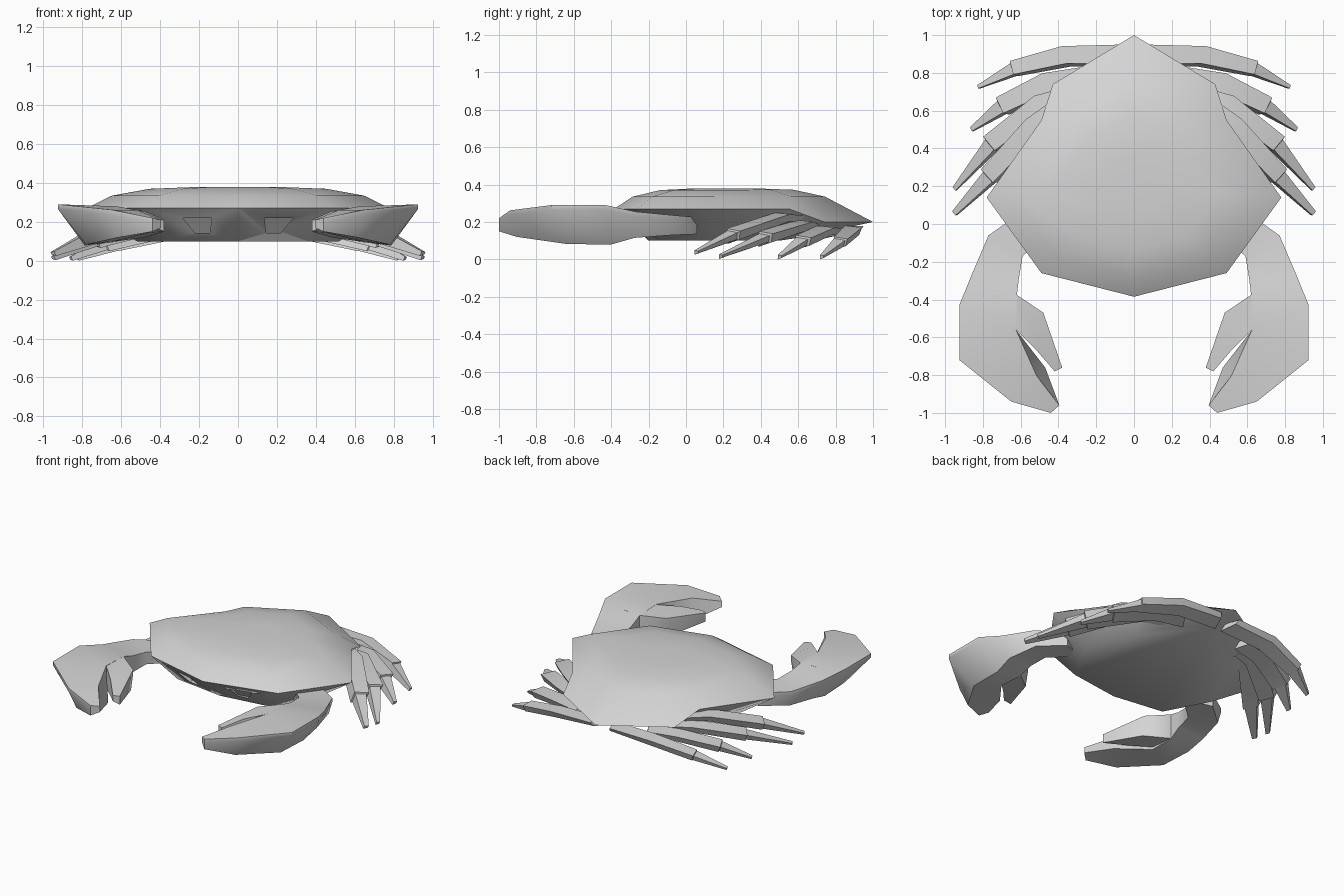
import bpy, bmesh
from mathutils import Vector

if "Cube" in bpy.data.objects:
    bpy.data.objects.remove(bpy.data.objects["Cube"])

grey = bpy.data.materials.new("light_grey")
grey.diffuse_color = (0.66, 0.66, 0.66, 1)
grey.use_nodes = True
grey.node_tree.nodes["Principled BSDF"].inputs["Base Color"].default_value = grey.diffuse_color


def smooth(ob, angle):
    bpy.ops.object.select_all(action='DESELECT')
    ob.select_set(True)
    bpy.context.view_layer.objects.active = ob
    bpy.ops.object.shade_smooth_by_angle(angle=angle)


def loft(name, rings, angle=0.5):
    """Skin a list of equal-length closed rings and cap both ends."""
    bm = bmesh.new()
    vs = [[bm.verts.new(p) for p in r] for r in rings]
    n = len(rings[0])
    for a, b in zip(vs, vs[1:]):
        for i in range(n):
            j = (i + 1) % n
            bm.faces.new((a[i], a[j], b[j], b[i]))
    bm.faces.new(vs[0])
    bm.faces.new(vs[-1])
    bmesh.ops.recalc_face_normals(bm, faces=bm.faces)
    me = bpy.data.meshes.new(name)
    bm.to_mesh(me)
    bm.free()
    ob = bpy.data.objects.new(name, me)
    bpy.context.collection.objects.link(ob)
    me.materials.append(grey)
    smooth(ob, angle)
    return ob


def both(half):
    """Complete a right-hand outline (front tip to back tip) into a ring."""
    return half + [(-x, y, z) for x, y, z in half[-2:0:-1]]


# Body: flat belly, faceted rim, domed carapace
belly = [(0, -.2, .1), (.36, -.15, .1), (.52, .15, .1),
         (.38, .5, .1), (.28, .63, .12), (0, .8, .16)]
rim = [(0, -.385, .27), (.49, -.26, .27), (.78, .14, .27),
       (.49, .55, .27), (.43, .74, .2), (0, 1.0, .2)]
front_s = [(.83, .335), (.58, .37), (.25, .38)]
back_s = [(.68, .335), (.47, .372), (.2, .38)]
rings = [both(belly), both(rim)]
for (fs, fz), (bs, bz) in zip(front_s, back_s):
    r = []
    for i, (x, y, z) in enumerate(rim):
        sy = fs if i < 3 else bs
        sx = fs if i < 4 else fs * .97
        r.append((x * sx, .2 + (y - .2) * sy, fz if i < 3 else bz))
    rings.append(both(r))
body = loft("body", rings, angle=0.9)

# Eye sockets cut into the sloping front wall
for s in (-1, 1):
    prof = [(.135, .22), (.285, .22), (.22, .143), (.145, .143)]
    near = [(s * x, -.5, z) for x, z in prof]
    far = [(s * x, -.30 + .9 * (.27 - z) + .2 * (x - .21), z) for x, z in prof]
    cutter = loft("eye_cutter", [near, far])
    cutter.hide_render = True
    mod = body.modifiers.new("eye_socket", 'BOOLEAN')
    mod.operation = 'DIFFERENCE'
    mod.solver = 'EXACT'
    mod.object = cutter
    bpy.context.view_layer.objects.active = body
    bpy.ops.object.modifier_apply(modifier=mod.name)
    bpy.data.objects.remove(cutter)
smooth(body, 0.9)

# Claws: outer xy, inner xy, outer top z, inner top z, bottom z, bottom inset, inner top inset
claw = [((.60, .06), (.42, -.02), .225, .225, .135, 0, 0),
        ((.77, -.06), (.59, -.17), .235, .235, .13, .1, 0),
        ((.86, -.27), (.61, -.29), .255, .25, .115, .25, 0),
        ((.925, -.43), (.62, -.375), .29, .275, .078, .45, 0),
        ((.925, -.72), (.625, -.56), .29, .28, .083, .48, 0),
        ((.65, -.94), (.47, -.76), .262, .26, .12, .2, .25),
        ((.44, -1.0), (.395, -.96), .22, .21, .15, 0, 0)]
finger = [((.75, -.38), (.75, -.57), .278, .278, .095, 0, 0),
          ((.62, -.375), (.625, -.56), .275, .278, .1, 0, 0),
          ((.48, -.47), (.515, -.67), .255, .255, .12, .1, 0),
          ((.38, -.76), (.42, -.78), .21, .21, .15, 0, 0)]


def claw_rings(sections, side):
    out = []
    for o, i, zo, zi, zb, k, m in sections:
        o, i = Vector(o), Vector(i)
        b, t = o.lerp(i, k), i.lerp(o, m)
        out.append([(side * o.x, o.y, zo), (side * t.x, t.y, zi),
                    (side * i.x, i.y, zb + .02), (side * b.x, b.y, zb),
                    (side * o.x, o.y, zo - .025)])
    return out


# Legs: sections of centre, half width, half thickness
legs = [
    [((.05, .885, .165), .07, .02), ((.36, .885, .155), .062, .03),
     ((.64, .82, .095), .048, .03), ((.64, .815, .09), .04, .026), ((.825, .725, .015), .012, .01)],
    [((.25, .78, .15), .06, .025), ((.45, .74, .155), .07, .03),
     ((.70, .62, .10), .06, .033), ((.70, .615, .095), .045, .026), ((.86, .50, .015), .015, .01)],
    [((.33, .68, .17), .06, .025), ((.48, .63, .185), .07, .03),
     ((.755, .42, .12), .062, .035), ((.755, .415, .115), .047, .026), ((.95, .185, .018), .015, .01)],
    [((.38, .62, .22), .06, .02), ((.52, .51, .225), .07, .03),
     ((.765, .25, .135), .062, .035), ((.765, .245, .13), .047, .028), ((.95, .055, .04), .018, .01)],
]


def leg_rings(sections, side):
    out = []
    a, b = Vector(sections[1][0]), Vector(sections[-1][0])
    d = (b - a).normalized()
    across = Vector((-d.y, d.x, .1)).normalized()     # towards the back
    up = d.cross(across).normalized()
    if up.z < 0:
        up = -up
    for c, w, t in sections:
        c = Vector(c)
        pts = [c + across * w + up * t * .3, c - across * w * .5 + up * t,
               c - across * w - up * t * 1.4, c + across * w * .6 - up * t]
        out.append([(side * p.x, p.y, max(p.z, 0)) for p in pts])
    return out


for side, tag in ((-1, "left"), (1, "right")):
    loft("claw_" + tag, claw_rings(claw, side), angle=0.8)
    loft("claw_finger_" + tag, claw_rings(finger, side), angle=0.8)
    for n, sections in enumerate(legs):
        loft(f"leg_{n + 1}_{tag}", leg_rings(sections, side), angle=0.4)
